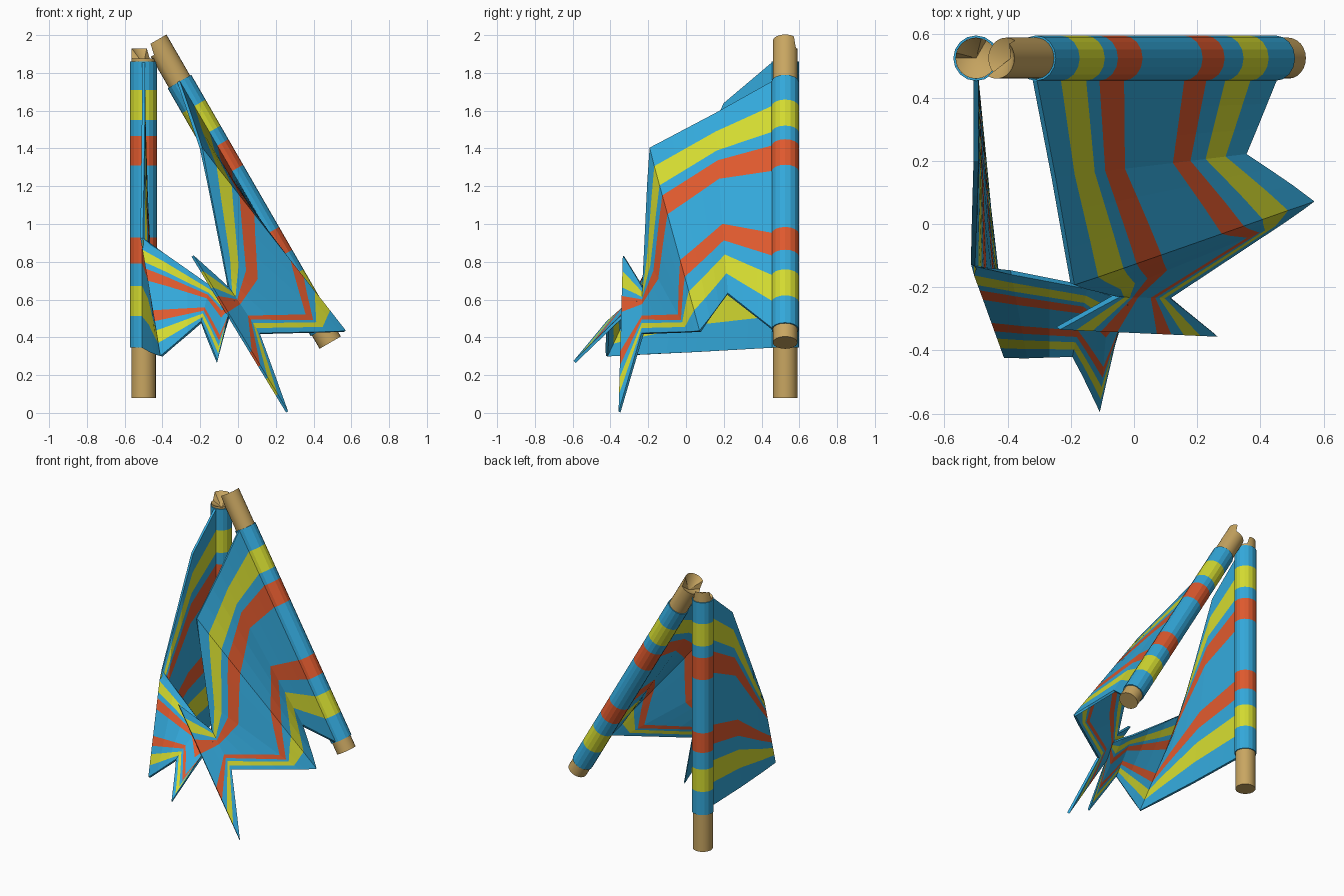
import bpy, bmesh, math
from mathutils import Vector, Matrix

if "Cube" in bpy.data.objects:
    bpy.data.objects.remove(bpy.data.objects["Cube"])

def material(name, rgb):
    m = bpy.data.materials.new(name)
    m.diffuse_color = (*rgb, 1)
    m.use_nodes = True
    m.node_tree.nodes["Principled BSDF"].inputs["Base Color"].default_value = m.diffuse_color
    return m

BLUE = material("cloth blue", (0.033, 0.39, 0.70))
YELLOW = material("stripe yellow", (0.65, 0.70, 0.03))
RED = material("stripe red", (0.73, 0.10, 0.027))
WOOD = material("pole wood", (0.58, 0.38, 0.12))

# Stripe limits from top edge (0) to bottom edge (1), and colour index of each stripe
BANDS = [0, .10, .205, .26, .363, .614, .706, .785, .89, 1]
STRIPE = [0, 1, 0, 2, 0, 2, 0, 1, 0]
SLEEVE = 1.515

def finish(bm, name, mats):
    bmesh.ops.recalc_face_normals(bm, faces=bm.faces)
    me = bpy.data.meshes.new(name)
    bm.to_mesh(me)
    bm.free()
    for m in mats:
        me.materials.append(m)
    ob = bpy.data.objects.new(name, me)
    bpy.context.collection.objects.link(ob)
    return ob

def skin(bm, rings, band_mats):
    for a, b, mi in zip(rings, rings[1:], band_mats):
        n = len(a)
        for i in range(n):
            bm.faces.new((a[i], a[(i + 1) % n], b[(i + 1) % n], b[i])).material_index = mi

def ring(bm, r, height, n, mat):
    out = []
    for i in range(n):
        a = math.tau * i / n
        out.append(bm.verts.new(mat @ Vector((r * math.cos(a), r * math.sin(a), height(a)))))
    return out

# Broken pole: jagged rim with a hollow splintered end
def pole(name, mat, bottom, high, low, high_from, high_to):
    bm = bmesh.new()
    def rim(a):
        d = math.degrees(a)
        inside = (d - high_from) % 360 <= (high_to - high_from)
        return high if inside else low
    rings = [ring(bm, .065, lambda a: bottom, 24, mat), ring(bm, .065, rim, 24, mat)]
    skin(bm, rings, [0])
    bm.faces.new(rings[0])
    c = bm.verts.new(mat @ Vector((0, 0, low - .03)))
    for i in range(24):
        bm.faces.new((rings[1][i], rings[1][(i + 1) % 24], c))
    ob = finish(bm, name, [WOOD])
    bpy.context.view_layer.objects.active = ob
    ob.select_set(True)
    bpy.ops.object.shade_smooth_by_angle(angle=math.radians(35))
    ob.select_set(False)

# Striped cloth tube round the pole
def sleeve(name, mat):
    bm = bmesh.new()
    rings = [ring(bm, .072, lambda a, v=v: SLEEVE * (1 - v), 16, mat) for v in BANDS]
    skin(bm, rings, STRIPE)
    for r in (.0655,):
        ends = [ring(bm, r, lambda a: SLEEVE, 16, mat), ring(bm, r, lambda a: 0, 16, mat)]
    skin(bm, [rings[0], ends[0]], [0])
    skin(bm, [rings[-1], ends[1]], [0])
    finish(bm, name, [BLUE, YELLOW, RED])

# Folded cloth: each column runs from the top edge to the bottom edge
def cloth(name, columns, steps=3):
    bm = bmesh.new()
    cols = []
    for c in columns:
        fr = c[2] if len(c) > 2 else BANDS
        t, b = Vector(c[0]), Vector(c[1])
        cols.append([t.lerp(b, f) for f in fr])
    fine = []
    for a, b in zip(cols, cols[1:]):
        for s in range(steps):
            fine.append([p.lerp(q, s / steps) for p, q in zip(a, b)])
    fine.append(cols[-1])
    grid = [[bm.verts.new(p) for p in c] for c in fine]
    for a, b in zip(grid, grid[1:]):
        for j, mi in enumerate(STRIPE):
            bm.faces.new((a[j], a[j + 1], b[j + 1], b[j])).material_index = mi
    ob = finish(bm, name, [BLUE, YELLOW, RED])
    mod = ob.modifiers.new("thickness", 'SOLIDIFY')
    mod.thickness = .016
    mod.offset = 0

upright = Matrix.Translation((-.5, .525, .345))
leaning = Matrix.Translation((.4475, .525, .442)) @ Matrix.Rotation(math.radians(-30), 4, 'Y')

pole("upright_pole", upright, -.265, 1.585, 1.53, 60, 170)
pole("leaning_pole", leaning, -.081, 1.765, 1.705, 225, 405)
sleeve("upright_sleeve", upright)
sleeve("leaning_sleeve", leaning)

# Cloth hanging from the upright pole, folded across the front
cloth("upright_cloth", [
    ((-.5, .46, 1.86), (-.5, .46, .345)),
    ((-.5, .20, 1.64), (-.46, .05, .322)),
    ((-.51, -.13, .925), (-.405, -.42, .30)),
    ((-.15, -.20, .67), (-.195, -.415, .48)),
    ((-.08, -.22, .63), (-.11, -.59, .27)),
    ((-.02, -.25, .59), (-.05, -.34, .51)),
])

# Cloth hanging from the leaning pole: side panel with a notch, then a torn front flap
BENT = [0, .07, .15, .22, .33, .78, .85, .88, .94, 1]
cloth("leaning_cloth", [
    ((-.315, .46, 1.754), (.4475, .46, .442)),
    ((-.255, .15, 1.58), (.35, .22, .63)),
    ((-.195, -.19, 1.40), (.565, .075, .432)),
    ((-.085, -.216, .845), (.478, .014, .428), BENT),
    ((-.05, -.225, .66), (.11, -.23, .42)),
    ((-.24, -.33, .83), (.26, -.352, .005)),
])
